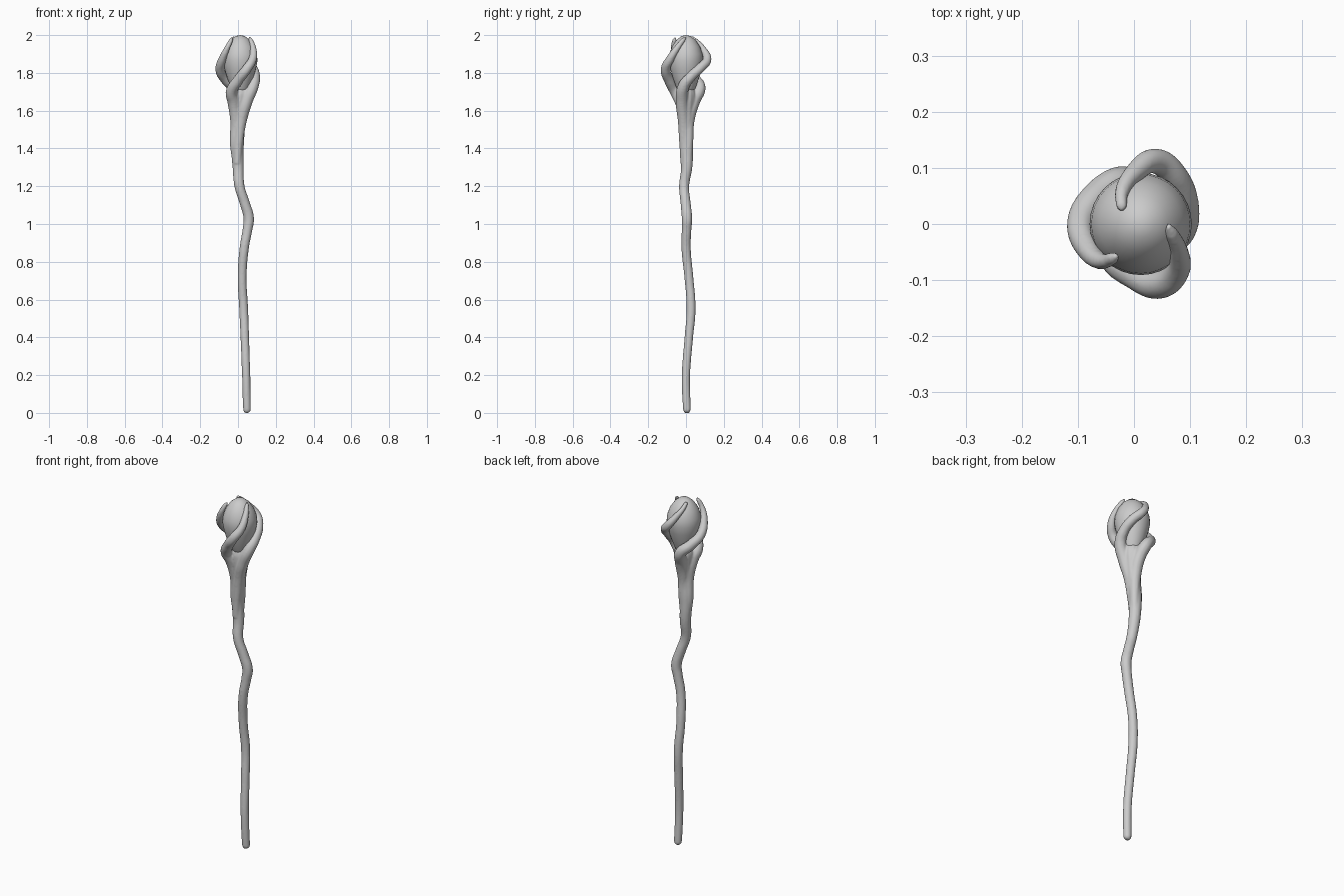
import bpy, math


def add_strand(curve, pts):
    # one smooth tapering strand: points are (x, y, z, radius)
    s = curve.splines.new('BEZIER')
    s.bezier_points.add(len(pts) - 1)
    s.resolution_u = 8
    s.radius_interpolation = 'CARDINAL'
    for bp, (x, y, z, r) in zip(s.bezier_points, pts):
        bp.co = (x, y, z)
        bp.radius = r
        bp.handle_left_type = bp.handle_right_type = 'AUTO'


# Crooked shaft
shaft = [
    (.049, .005, .0, .012), (.048, .005, .012, .020), (.043, .0, .2, .022),
    (.036, .015, .4, .023), (.030, .027, .55, .024), (.022, .015, .72, .024),
    (.034, .0, .88, .025), (.050, .003, .97, .026), (.057, .005, 1.03, .028),
    (.036, -.002, 1.11, .027), (.008, -.010, 1.2, .027), (.001, .004, 1.3, .030),
    (-.004, .004, 1.42, .034), (.003, .002, 1.52, .036), (.008, .0, 1.6, .044),
    (.012, .0, 1.68, .052), (.012, .0, 1.72, .045)]

# Three strands that twist out of the shaft into claws
claws = [
    [(-.004, -.010, 1.32, .020), (.003, -.012, 1.44, .025), (.018, -.014, 1.55, .030),
     (.045, -.022, 1.65, .033), (.079, -.012, 1.73, .031), (.090, .026, 1.78, .027),
     (.075, .080, 1.83, .025), (.040, .112, 1.87, .023), (.000, .090, 1.925, .018),
     (-.022, .055, 1.967, .013), (-.022, .030, 1.987, .010), (-.022, .025, 1.992, .005)],
    [(.004, .012, 1.32, .020), (.008, .014, 1.44, .025), (.006, .016, 1.55, .030),
     (.002, .042, 1.65, .033), (-.020, .073, 1.72, .031), (-.065, .050, 1.765, .028),
     (-.095, .002, 1.815, .025), (-.082, -.045, 1.875, .021), (-.058, -.066, 1.93, .015),
     (-.036, -.060, 1.975, .011), (-.030, -.056, 1.988, .005)],
    [(-.008, .004, 1.32, .020), (-.018, .002, 1.42, .025), (-.012, -.006, 1.55, .030),
     (-.024, -.028, 1.65, .033), (-.034, -.055, 1.70, .031), (.000, -.088, 1.76, .028),
     (.046, -.108, 1.82, .026), (.078, -.083, 1.875, .022), (.080, -.048, 1.93, .017),
     (.066, -.014, 1.975, .012), (.060, -.002, 1.989, .006)]]

cu = bpy.data.curves.new("staff_wood", 'CURVE')
cu.dimensions = '3D'
cu.bevel_depth = 1.0
cu.bevel_resolution = 4
cu.use_fill_caps = True
for pts in [shaft] + claws:
    add_strand(cu, pts)
wood = bpy.data.objects.new("staff_wood", cu)
bpy.context.collection.objects.link(wood)
bpy.context.view_layer.objects.active = wood
wood.select_set(True)
bpy.ops.object.convert(target='MESH')
wood = bpy.context.object

# Fuse the strands into one flowing surface
fuse = wood.modifiers.new("fuse", 'REMESH')
fuse.mode = 'VOXEL'
fuse.voxel_size = .005
fuse.use_smooth_shade = True
soft = wood.modifiers.new("soften", 'SMOOTH')
soft.factor = .5
soft.iterations = 5

# Egg-shaped gem held by the claws, lathed from a profile
profile = [(.03, 1.68), (.05, 1.72), (.068, 1.77), (.083, 1.82), (.091, 1.865),
           (.088, 1.90), (.074, 1.94), (.050, 1.975), (.024, 1.995)]
n = 32
verts = [(.012 + r * math.cos(2 * math.pi * i / n), r * math.sin(2 * math.pi * i / n), z)
         for r, z in profile for i in range(n)]
faces = [(k * n + i, k * n + (i + 1) % n, (k + 1) * n + (i + 1) % n, (k + 1) * n + i)
         for k in range(len(profile) - 1) for i in range(n)]
low, top = len(verts), len(verts) + 1
verts += [(.012, 0, 1.67), (.012, 0, 2.0)]
last = (len(profile) - 1) * n
for i in range(n):
    j = (i + 1) % n
    faces += [(j, i, low), (last + i, last + j, top)]
me = bpy.data.meshes.new("gem")
me.from_pydata(verts, [], faces)
me.polygons.foreach_set("use_smooth", [True] * len(me.polygons))
gem = bpy.data.objects.new("gem", me)
bpy.context.collection.objects.link(gem)
